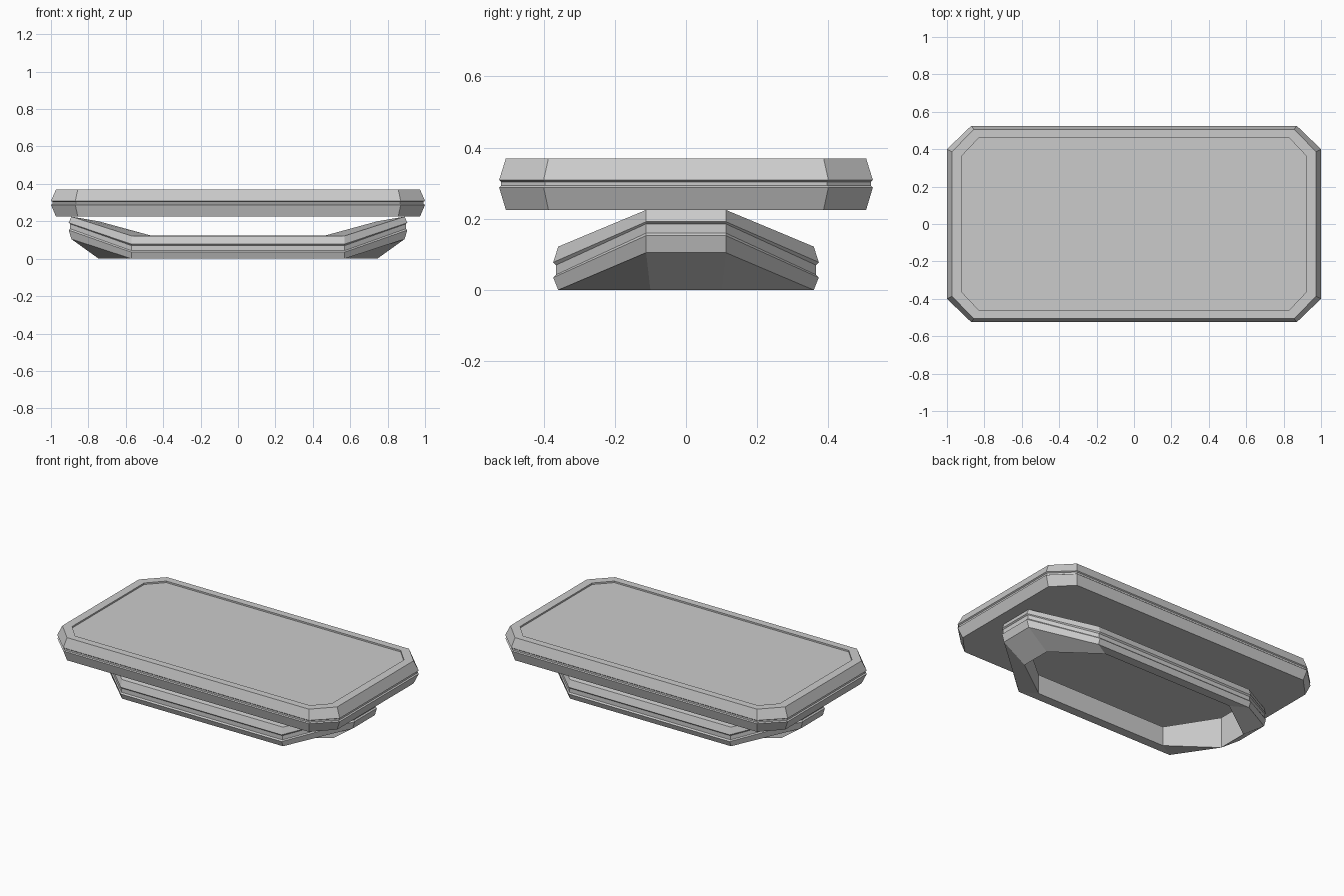
import bpy
import bmesh
import math

cube = bpy.data.objects.get("Cube")
if cube:
    bpy.data.objects.remove(cube, do_unlink=True)

grey = bpy.data.materials.new("plain_grey")
grey.use_nodes = True
COLOUR = (0.6, 0.6, 0.6, 1.0)
grey.diffuse_color = COLOUR
grey.node_tree.nodes["Principled BSDF"].inputs["Base Color"].default_value = COLOUR


def octagon(side, end, side_z, end_z):
    """Eight points from one corner on the long side and one on the short end."""
    quarter = [(*end, end_z), (*side, side_z)]
    half = quarter + [(-x, y, z) for x, y, z in reversed(quarter)]
    return half + [(x, -y, z) for x, y, z in reversed(half)]


def build(name, loops, closed):
    """Skin a stack of octagons; join last to first, or cap both ends."""
    bm = bmesh.new()
    rings = [[bm.verts.new(p) for p in loop] for loop in loops]
    pairs = list(zip(rings, rings[1:]))
    if closed:
        pairs.append((rings[-1], rings[0]))
    else:
        bm.faces.new(rings[0])
        bm.faces.new(rings[-1])
    for low, high in pairs:
        for i in range(8):
            j = (i + 1) % 8
            bm.faces.new((low[i], low[j], high[j], high[i]))
    bmesh.ops.recalc_face_normals(bm, faces=bm.faces)
    mesh = bpy.data.meshes.new(name)
    bm.to_mesh(mesh)
    bm.free()
    mesh.materials.append(grey)
    obj = bpy.data.objects.new(name, mesh)
    bpy.context.collection.objects.link(obj)
    bpy.ops.object.select_all(action="DESELECT")
    obj.select_set(True)
    bpy.context.view_layer.objects.active = obj
    bpy.ops.object.shade_smooth_by_angle(angle=math.radians(20))
    return obj


# Table top: bevelled rim with a groove round it and a shallow sunken panel
slab = []
for inset, z in ((0.027, 0.225), (0, 0.288), (0.008, 0.293),
                 (0.008, 0.304), (0, 0.309), (0.027, 0.37)):
    dy = inset * 0.7
    slab.append(octagon((0.87 - inset * 0.5, 0.525 - dy),
                        (1 - inset, 0.4 - inset * 0.5), z, z))
for z in (0.37, 0.36):
    slab.append(octagon((0.83, 0.46), (0.92, 0.365), z, z))
build("table_top", slab, False)

# Base: open octagonal frame whose ends sweep up to carry the top
frame = []
for inset, z, end_z in ((0.014, 0, 0.105), (0, 0.035, 0.153), (0.008, 0.043, 0.16),
                        (0.008, 0.07, 0.186), (0, 0.078, 0.192), (0.014, 0.122, 0.225)):
    frame.append(octagon((0.57, 0.373 - inset), (0.905 - inset, 0.112), z, end_z))
for z, end_z in ((0.125, 0.2), (0, 0)):
    frame.append(octagon((0.47, 0.3), (0.745, 0.1), z, end_z))
build("base_frame", frame, True)
